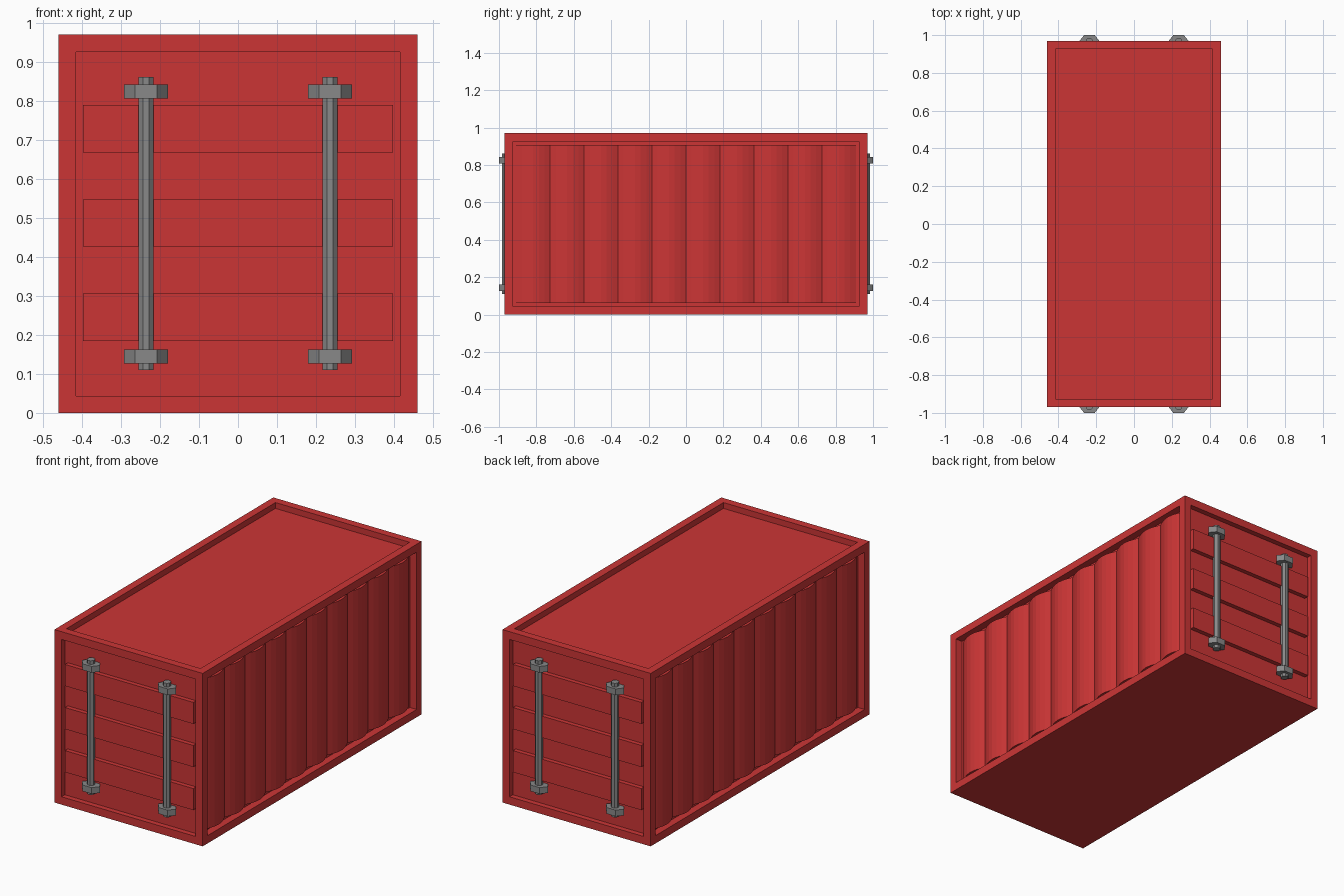
import bpy, bmesh
from math import sin, cos, pi
from mathutils import Vector

cube = bpy.data.objects.get("Cube")
if cube:
    bpy.data.objects.remove(cube, do_unlink=True)


def material(name, color):
    m = bpy.data.materials.new(name)
    m.use_nodes = True
    m.diffuse_color = (*color, 1)
    m.node_tree.nodes["Principled BSDF"].inputs["Base Color"].default_value = (*color, 1)
    return m


red = material("red paint", (0.6, 0.036, 0.036))
steel = material("grey steel", (0.25, 0.25, 0.25))


def finish(bm, name, mat, mirror=(False, False, False)):
    bmesh.ops.recalc_face_normals(bm, faces=bm.faces[:])
    mesh = bpy.data.meshes.new(name)
    bm.to_mesh(mesh)
    bm.free()
    mesh.materials.append(mat)
    obj = bpy.data.objects.new(name, mesh)
    bpy.context.collection.objects.link(obj)
    if any(mirror):
        mod = obj.modifiers.new("mirror", 'MIRROR')
        mod.use_axis = mirror
        mod.use_mirror_merge = False
    return obj


def prism(name, outline, z0, z1, mat, mirror):
    """Closed xy outline raised from z0 to z1."""
    bm = bmesh.new()
    base = bm.faces.new([bm.verts.new((x, y, z0)) for x, y in outline])
    ext = bmesh.ops.extrude_face_region(bm, geom=[base], use_keep_orig=True)
    bmesh.ops.translate(bm, vec=(0, 0, z1 - z0),
                        verts=[v for v in ext["geom"] if isinstance(v, bmesh.types.BMVert)])
    return finish(bm, name, mat, mirror)


W, L, H = 0.46, 0.97, 0.97      # half width, half length, height
RIM = 0.062                     # width of the frame beams
SIDE, END, ROOF = 0.042, 0.03, 0.033   # recess depths

# Container frame: a box with every face but the floor recessed
bm = bmesh.new()
bmesh.ops.create_cube(bm, size=1)
for v in bm.verts:
    v.co = Vector((v.co.x * 2 * W, v.co.y * 2 * L, (v.co.z + 0.5) * H))
bm.normal_update()
panels = [f for f in bm.faces if f.normal.z > -0.5]
bmesh.ops.inset_individual(bm, faces=panels, thickness=RIM)
for f in bmesh.ops.extrude_discrete_faces(bm, faces=panels)["faces"]:
    f.normal_update()
    n = f.normal.copy()
    depth = SIDE if abs(n.x) > 0.5 else END if abs(n.y) > 0.5 else ROOF
    bmesh.ops.translate(bm, vec=-n * depth, verts=f.verts[:])
finish(bm, "container_frame", red)

# Corrugated side walls: a row of shallow convex ribs
half = L - RIM
ribs, steps = 10, 6
pitch = 2 * half / ribs
wave = [(W - 0.034 + 0.026 * sin(pi * (i % steps) / steps), -half + pitch * i / steps)
        for i in range(ribs * steps + 1)]
back = W - SIDE - 0.004
prism("corrugated_side", wave + [(back, half), (back, -half)],
      RIM, H - RIM, red, (True, False, False))

# Raised slats on both ends, every second of seven bands
band = (H - 2 * RIM) / 7
for i in (1, 3, 5):
    x, y0, y1 = W - RIM, -L + 0.005, -L + END + 0.004
    z = RIM + 0.002 + band * i
    prism(f"end_slat_{i // 2 + 1}", [(-x, y0), (x, y0), (x, y1), (-x, y1)],
          z, z + band, red, (False, True, False))

# Locking bars with hexagonal brackets at both ends
BX, BY = 0.236, -0.965
both = (True, True, False)
octagon = [(BX + 0.021 * cos(pi * (k + 0.5) / 4), BY + 0.021 * sin(pi * (k + 0.5) / 4))
           for k in range(8)]
prism("locking_bar", octagon, 0.11, 0.862, steel, both)
hexagon = [(BX + 0.056 * cos(pi * k / 3), BY + 0.0404 * sin(pi * k / 3)) for k in range(6)]
for name, z in (("lower_bracket", 0.127), ("upper_bracket", 0.807)):
    prism(name, hexagon, z, z + 0.035, steel, both)
